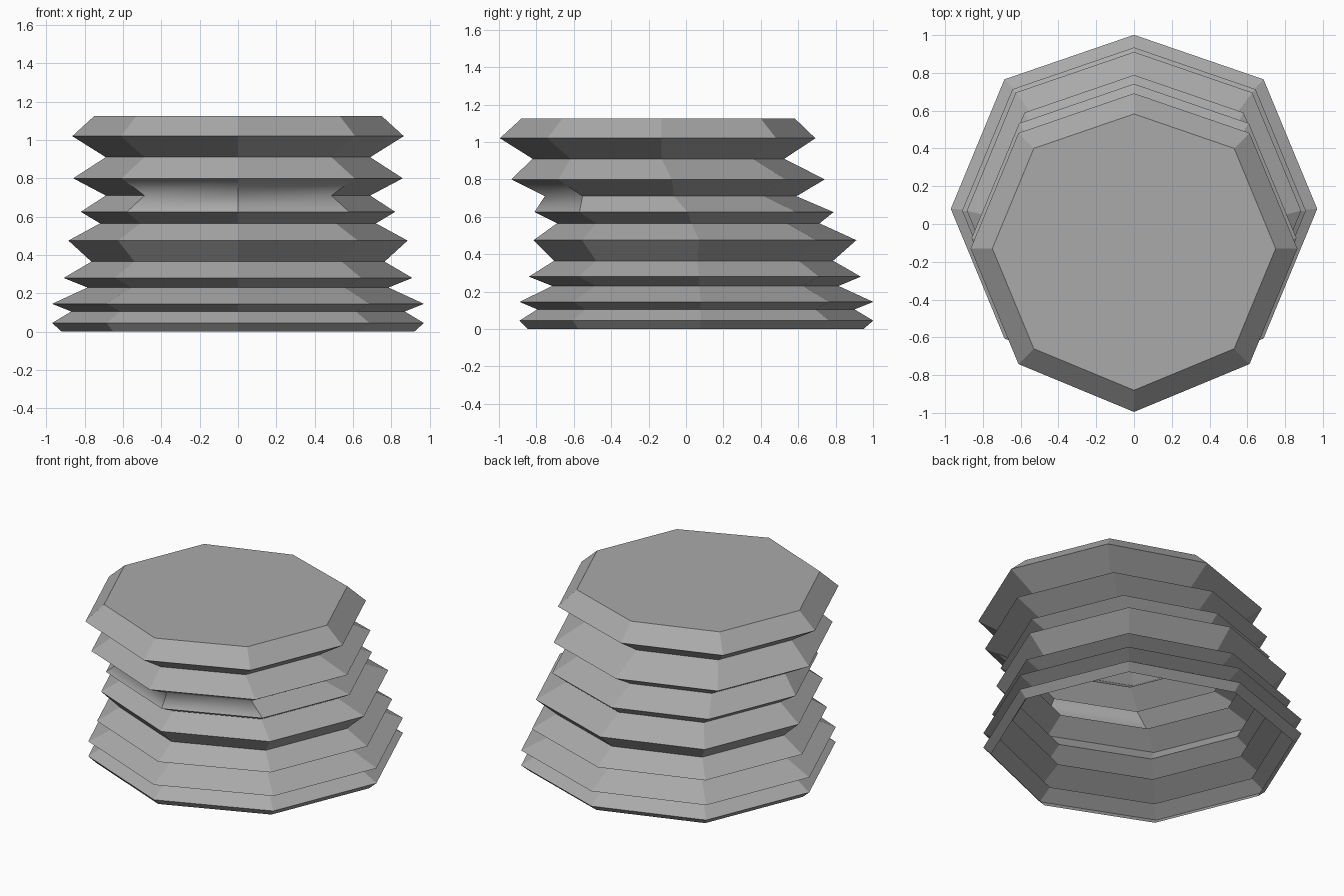
import bpy, bmesh, math

if "Cube" in bpy.data.objects:
    bpy.data.objects.remove(bpy.data.objects["Cube"], do_unlink=True)

grey = bpy.data.materials.new("plain grey")
grey.use_nodes = True
colour = (0.4, 0.4, 0.4, 1)
grey.diffuse_color = colour
grey.node_tree.nodes["Principled BSDF"].inputs["Base Color"].default_value = colour

# Each ring: height, radius, forward/back shift
RINGS = [(0, .92, .075), (.045, .97, .08), (.105, .87, .075), (.145, .97, .08),
         (.23, .785, .07), (.28, .91, .07), (.365, .765, .06), (.475, .885, .07),
         (.565, .72, .03), (.625, .82, .01), (.71, .69, -.065), (.8, .86, -.075),
         (.91, .69, -.13), (1.02, .865, -.13), (1.125, .75, -.13)]
SIDES = 8
BACK_SQUASH = .95


def add_ring(bm, z, radius, shift):
    verts = []
    for i in range(SIDES):
        a = math.tau * i / SIDES - math.pi / 2
        y = math.sin(a) * radius
        if i == SIDES // 2:
            y *= BACK_SQUASH
        verts.append(bm.verts.new((math.cos(a) * radius, y + shift, z)))
    return verts


# Pleated shell, open below and closed on top
bm = bmesh.new()
rings = [add_ring(bm, *r) for r in RINGS]
for level, (low, high) in enumerate(zip(rings, rings[1:])):
    for i in range(SIDES):
        j = (i + 1) % SIDES
        face = bm.faces.new((low[i], low[j], high[j], high[i]))
        # The deep front fold is softly rounded
        face.smooth = level in (9, 10) and i in (0, SIDES - 1)
bm.faces.new(rings[-1])

# Keep the front centre crease sharp
for edge in bm.edges:
    if all(abs(v.co.x) < .001 and v.co.y < 0 for v in edge.verts):
        edge.smooth = False

mesh = bpy.data.meshes.new("pleated_shell")
bm.to_mesh(mesh)
bm.free()
mesh.materials.append(grey)
shell = bpy.data.objects.new("pleated_shell", mesh)
bpy.context.collection.objects.link(shell)
